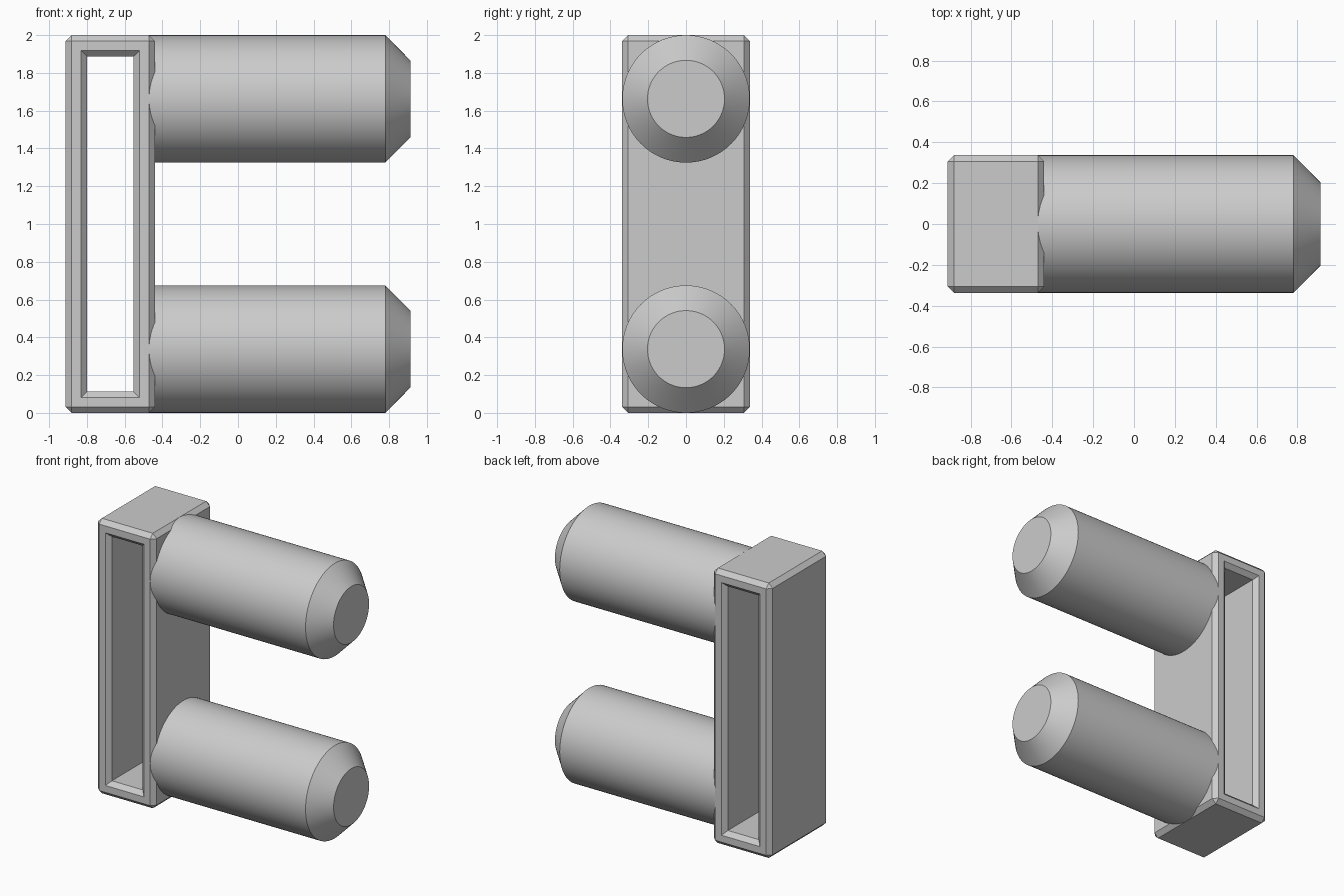
import bpy
import bmesh
from math import radians
from mathutils import Matrix, Vector

default_cube = bpy.data.objects.get("Cube")
if default_cube:
    bpy.data.objects.remove(default_cube, do_unlink=True)

RADIUS = 0.3375
CHAMFER = 0.031
WALL = 0.112
LEFT, RIGHT = -0.912, -0.44
BAR_START, TAPER_START, BAR_END = -0.47, 0.78, 0.912
TIP_RADIUS = 0.204

grey = bpy.data.materials.new("light_grey")
grey.use_nodes = True
colour = (0.6, 0.6, 0.6, 1)
grey.diffuse_color = colour
grey.node_tree.nodes["Principled BSDF"].inputs["Base Color"].default_value = colour


def finish(bm, name):
    bmesh.ops.recalc_face_normals(bm, faces=bm.faces[:])
    mesh = bpy.data.meshes.new(name)
    bm.to_mesh(mesh)
    bm.free()
    mesh.materials.append(grey)
    obj = bpy.data.objects.new(name, mesh)
    bpy.context.collection.objects.link(obj)
    return obj


# Rectangular frame: a block with a through opening and chamfered rims
bm = bmesh.new()
size = Vector((RIGHT - LEFT, 2 * RADIUS, 2))
centre = Vector(((LEFT + RIGHT) / 2, 0, 1))
bmesh.ops.create_cube(bm, size=1, matrix=Matrix.Translation(centre) @ Matrix.Diagonal(size).to_4x4())
bm.normal_update()
ends = [f for f in bm.faces if abs(f.normal.y) > 0.9]
bmesh.ops.inset_individual(bm, faces=ends, thickness=WALL, use_even_offset=True)
rim = [e for f in ends for e in f.edges]
bmesh.ops.delete(bm, geom=ends, context="FACES_ONLY")
walls = bmesh.ops.bridge_loops(bm, edges=rim)["faces"]
inner_corners = {e for f in walls for e in f.edges} - set(rim)
bmesh.ops.recalc_face_normals(bm, faces=bm.faces[:])
sharp = [e for e in bm.edges if e not in inner_corners and e.calc_face_angle(0) > 0.5]
bmesh.ops.bevel(bm, geom=sharp, offset=CHAMFER, offset_type="OFFSET",
                segments=1, profile=0.5, affect="EDGES", clamp_overlap=False)
finish(bm, "frame")


# Round bars with conical tips, spun around the x axis
def make_bar(name, height):
    bm = bmesh.new()
    profile = [(BAR_START, 0), (BAR_START, RADIUS), (TAPER_START, RADIUS),
               (BAR_END, TIP_RADIUS), (BAR_END, 0)]
    verts = [bm.verts.new((x, 0, height + r)) for x, r in profile]
    edges = [bm.edges.new(pair) for pair in zip(verts, verts[1:])]
    bmesh.ops.spin(bm, geom=verts + edges, cent=(0, 0, height), axis=(1, 0, 0),
                   angle=radians(360), steps=96)
    bmesh.ops.remove_doubles(bm, verts=bm.verts[:], dist=0.0005)
    obj = finish(bm, name)
    bpy.ops.object.select_all(action="DESELECT")
    obj.select_set(True)
    bpy.context.view_layer.objects.active = obj
    bpy.ops.object.shade_smooth_by_angle(angle=radians(30))


make_bar("lower_bar", RADIUS)
make_bar("upper_bar", 2 - RADIUS)
